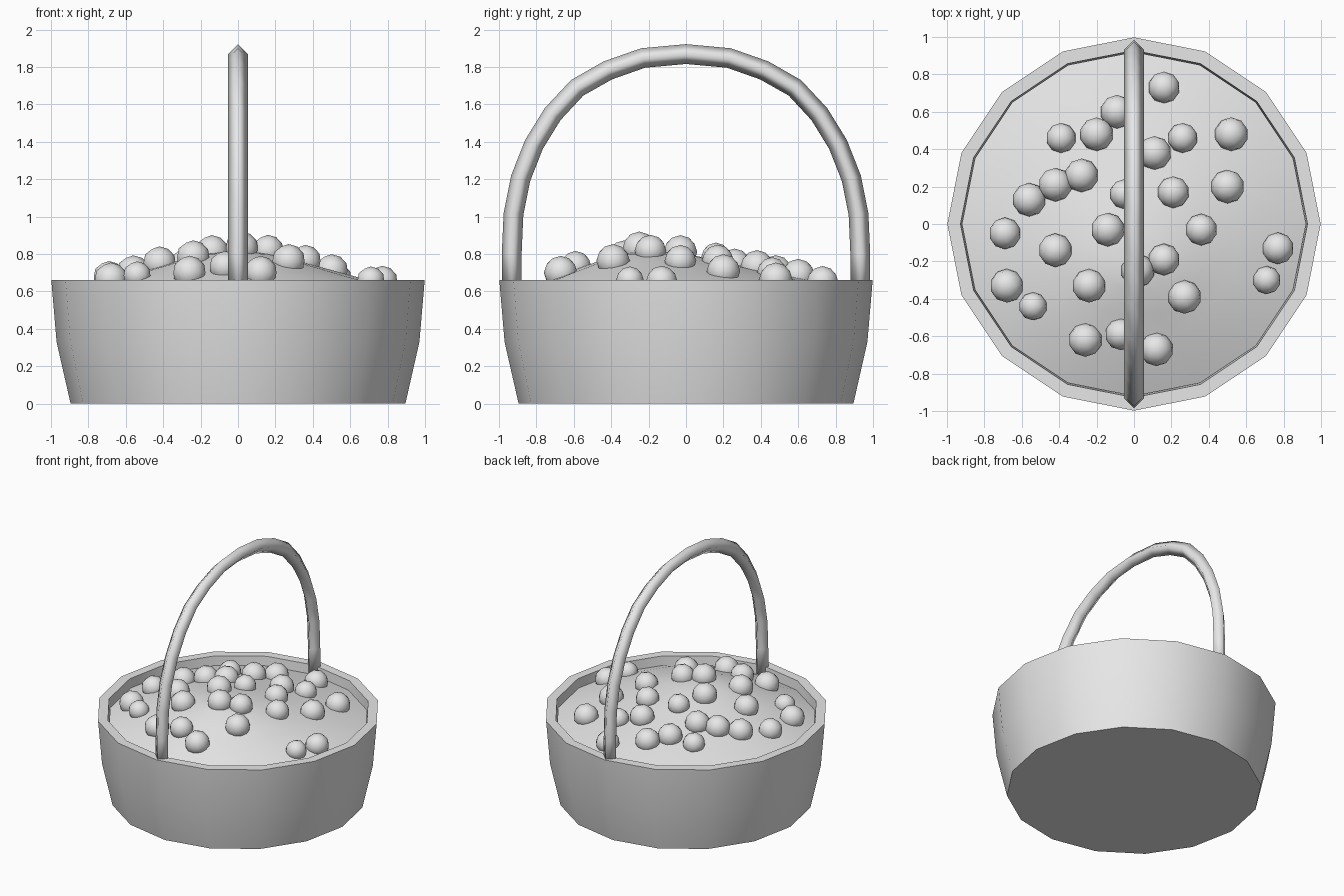
import bpy, bmesh, math
from mathutils import Vector

cube = bpy.data.objects.get("Cube")
if cube:
    bpy.data.objects.remove(cube, do_unlink=True)

SIDES = 16

grey = bpy.data.materials.new("plain_grey")
grey.use_nodes = True
grey.diffuse_color = (0.8, 0.8, 0.8, 1)
for node in grey.node_tree.nodes:
    if node.type == 'BSDF_PRINCIPLED':
        node.inputs["Base Color"].default_value = grey.diffuse_color


def finish(bm, name, angle=180):
    """Turn a bmesh into a smooth shaded object, sharp above the angle."""
    bmesh.ops.recalc_face_normals(bm, faces=bm.faces)
    mesh = bpy.data.meshes.new(name)
    bm.to_mesh(mesh)
    bm.free()
    mesh.materials.append(grey)
    obj = bpy.data.objects.new(name, mesh)
    bpy.context.collection.objects.link(obj)
    bpy.ops.object.select_all(action='DESELECT')
    obj.select_set(True)
    bpy.context.view_layer.objects.active = obj
    if angle < 180:
        bpy.ops.object.shade_smooth_by_angle(angle=math.radians(angle))
    else:
        bpy.ops.object.shade_smooth()
    return obj


def bridge(bm, a, b):
    for i in range(len(a)):
        j = (i + 1) % len(a)
        bm.faces.new((a[i], a[j], b[j], b[i]))


def ring(bm, radius, z, shift=0.0):
    angles = [math.tau * i / SIDES for i in range(SIDES)]
    return [bm.verts.new((radius * math.cos(a), shift + radius * math.sin(a), z)) for a in angles]


# Basket: tapered outer wall, flat rim and inner wall with a floor
bm = bmesh.new()
profile = [(0.895, 0), (0.97, 0.33), (0.998, 0.66), (0.928, 0.66), (0.905, 0.33), (0.85, 0.05)]
rings = [ring(bm, r, z) for r, z in profile]
for a, b in zip(rings, rings[1:]):
    bridge(bm, a, b)
bm.faces.new(rings[0])
bm.faces.new(rings[-1])
finish(bm, "basket", 35)

# Heaped filling: a dome whose peak leans towards the front
LEAN, EDGE = 0.22, 0.92
HEIGHTS = [0.82, 0.80, 0.75, 0.70, 0.65, 0.59]
STEPS = len(HEIGHTS) - 1
bm = bmesh.new()
peak = bm.verts.new((0, -LEAN, HEIGHTS[0]))
rings = [ring(bm, EDGE * k / STEPS, HEIGHTS[k], -LEAN * (1 - k / STEPS))
         for k in range(1, STEPS + 1)]
for i in range(SIDES):
    bm.faces.new((peak, rings[0][i], rings[0][(i + 1) % SIDES]))
for a, b in zip(rings, rings[1:]):
    bridge(bm, a, b)
finish(bm, "filling")


def filling_height(x, y):
    t = 0.5
    for _ in range(12):
        t = math.hypot(x, y + LEAN * (1 - t)) / EDGE
    k = min(int(t * STEPS), STEPS - 1)
    return HEIGHTS[k] + (HEIGHTS[k + 1] - HEIGHTS[k]) * (t * STEPS - k)


# Berries: x, y and radius in hundredths, half sunk into the filling
berries = [(16, 73, 8.5), (-9, 60, 9), (-39, 46, 8), (-20, 48, 9), (11, 38, 9), (26, 46, 8),
           (52, 48, 9), (-42, 21, 9), (-28, 26, 9), (-56, 13, 9), (-5, 16, 8), (21, 17, 8.5),
           (50, 20, 9), (-69, -5, 8.5), (-14, -3, 9), (36, -3, 8.5), (-42, -14, 9), (16, -19, 8.5),
           (2, -25, 9), (77, -13, 8.5), (71, -30, 7.5), (-68, -33, 9), (-54, -44, 7.5),
           (-24, -33, 9), (27, -39, 9), (-26, -62, 9), (-7, -59, 8.5), (12, -67, 9)]
for n, (x, y, r) in enumerate(berries, 1):
    x, y, r = x / 100, y / 100, r / 100
    bm = bmesh.new()
    bmesh.ops.create_icosphere(bm, subdivisions=2, radius=r)
    berry = finish(bm, f"berry_{n}")
    berry.location = (x, y, filling_height(x, y) + 0.015)

# Handle: four-sided bar swept along a mirrored arch
half = [(0.985, 0.6), (0.985, 0.8), (0.975, 1.02), (0.935, 1.22), (0.86, 1.41),
        (0.755, 1.58), (0.615, 1.73), (0.44, 1.83), (0.24, 1.9)]
arch = [Vector((0, y, z)) for y, z in half + [(0, 1.922)] + [(-y, z) for y, z in half[::-1]]]
THICK = 0.053
side = Vector((THICK, 0, 0))
bm = bmesh.new()
sections = []
for i, p in enumerate(arch):
    along = (arch[min(i + 1, len(arch) - 1)] - arch[max(i - 1, 0)]).normalized()
    inward = Vector((0, -along.z, along.y)) * THICK
    mid = p + inward
    sections.append([bm.verts.new(v) for v in (p, mid + side, mid + inward, mid - side)])
for a, b in zip(sections, sections[1:]):
    bridge(bm, a, b)
bm.faces.new(sections[0])
bm.faces.new(sections[-1])
finish(bm, "handle")
